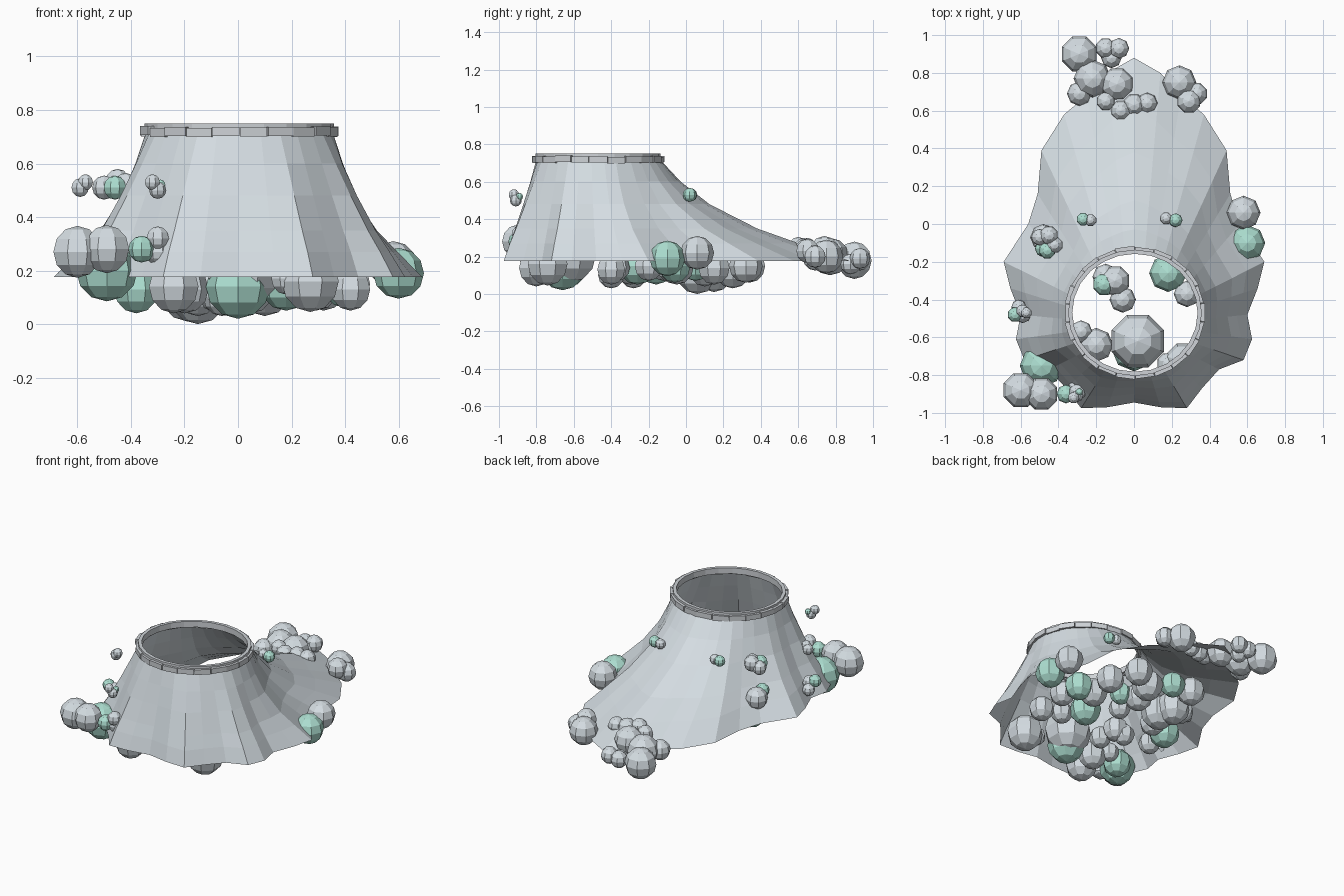
import bpy, bmesh, random
from math import pi, sin, cos, atan2
from mathutils import Matrix, Vector

random.seed(4)
CX, CY, RX, RY = 0.005, -0.47, 0.35, 0.33      # waist opening

def add_object(name, bm, color):
    me = bpy.data.meshes.new(name)
    bm.to_mesh(me)
    bm.free()
    ob = bpy.data.objects.new(name, me)
    bpy.context.collection.objects.link(ob)
    mat = bpy.data.materials.new(name + "_colour")
    mat.diffuse_color = color
    me.materials.append(mat)
    return ob

TEAL = (.42, .74, .64, 1)
PALE = (.66, .72, .76, 1)
SILVER = (.62, .65, .68, 1)

# Skirt: ruffled hem lofted up to the waist, with a long train at the back
half = [(0, .88), (.14, .80), (.25, .68), (.37, .58), (.49, .39), (.51, .16),
        (.56, 0), (.69, -.2), (.655, -.34), (.60, -.48), (.625, -.61),
        (.58, -.72), (.45, -.77), (.36, -.87), (.28, -.975), (.14, -.97), (0, -.945)]
hem = half + [(-x, y) for x, y in half[-2:0:-1]]
levels = [(.72, 0, 0), (.60, .11, .22), (.48, .26, .44), (.35, .51, .68),
          (.27, .73, .84), (.175, 1, 1)]       # height, spread at back, spread at front
n = len(hem)
bm = bmesh.new()
rows = [[] for _ in levels]
for i, (hx, hy) in enumerate(hem):
    even = 2 * pi * i / n
    true = atan2(hx - (CX if 0 < i < n and i != n // 2 else 0), hy - CY) % (2 * pi)
    a = (even + true) / 2
    wx, wy = CX + RX * sin(a), CY + RY * cos(a)
    front = min(1, max(0, (-cos(a) + .25) * 1.1))
    for row, (z, fb, ff) in zip(rows, levels):
        f = fb + (ff - fb) * front
        row.append(bm.verts.new((wx + (hx - wx) * f, wy + (hy - wy) * f, z)))
for up, low in zip(rows, rows[1:]):
    for i in range(n):
        j = (i + 1) % n
        bm.faces.new((up[i], up[j], low[j], low[i]))
bmesh.ops.recalc_face_normals(bm, faces=bm.faces)
add_object("skirt", bm, PALE)

# Waistband: smooth inner band wrapped with slightly uneven blocks
def band(bm, a0, a1, inner, outer, z0, z1, steps):
    loops = []
    for s in range(steps + 1):
        a = a0 + (a1 - a0) * s / steps
        loops.append([bm.verts.new((CX + (RX + r) * sin(a), CY + (RY + r) * cos(a), z))
                      for r, z in ((inner, z0), (outer, z0), (outer, z1), (inner, z1))])
    for p, q in zip(loops, loops[1:]):
        for k in range(4):
            m = (k + 1) % 4
            bm.faces.new((p[k], p[m], q[m], q[k]))
    if a1 - a0 < 6:                            # cap the short blocks only
        bm.faces.new(loops[0])
        bm.faces.new(loops[-1][::-1])

bm = bmesh.new()
band(bm, 0, 2 * pi, -.018, .004, .71, .75, 24)
for i in range(22):
    d = .004 * (i % 2) + random.uniform(0, .004)
    band(bm, 2 * pi * i / 22, 2 * pi * (i + .97) / 22, -.005, .018 + d, .698 + d, .732 + d, 1)
bmesh.ops.recalc_face_normals(bm, faces=bm.faces)
add_object("waistband", bm, SILVER)

# Bubbles: low-poly balls
def bubbles(name, balls, color=PALE):
    bm = bmesh.new()
    for x, y, z, r in balls:
        turn = Matrix.Rotation(random.choice((0, pi / 8)), 4, 'Z')
        bmesh.ops.create_uvsphere(bm, u_segments=8, v_segments=6, radius=r,
                                  matrix=Matrix.Translation(Vector((x, y, z))) @ turn)
    add_object(name, bm, color)

bubbles("train_bubbles", [
    (-.29, .90, .18, .10), (-.22, .77, .20, .10), (-.09, .74, .22, .09),
    (-.15, .93, .18, .055), (-.08, .93, .19, .055), (-.12, .88, .16, .055),
    (-.29, .69, .19, .065), (-.07, .60, .25, .055), (0, .63, .24, .06),
    (.07, .64, .24, .055), (-.15, .65, .25, .05),
    (.24, .75, .20, .09), (.29, .65, .23, .065), (.33, .69, .20, .06)])

bubbles("side_bubbles", [
    (.58, .06, .22, .09), (-.60, -.88, .27, .097), (-.49, -.90, .28, .09),
    (-.30, -.89, .32, .045), (-.30, -.87, .27, .05),
    (-.32, -.92, .53, .03), (-.30, -.91, .50, .032),
    (-.50, -.07, .51, .045), (-.45, -.06, .53, .05), (-.42, -.11, .52, .045),
    (-.48, -.07, .30, .07), (-.59, -.48, .28, .045), (-.61, -.44, .25, .04),
    (-.59, -.46, .51, .035), (-.57, -.47, .53, .03),
    (-.23, .02, .53, .033), (.17, .03, .53, .033)])
bubbles("teal_side_bubbles", [
    (.60, -.10, .19, .095), (-.49, -.75, .20, .115), (-.36, -.90, .28, .05),
    (-.46, -.14, .51, .045), (-.48, -.13, .33, .045), (-.63, -.48, .30, .04),
    (-.27, .025, .53, .035), (.22, .02, .53, .037), (-.29, -.89, .52, .02)], TEAL)

bubbles("under_bubbles", [
    (.02, -.62, .21, .15), (.27, -.74, .16, .115), (-.15, -.28, .10, .07),
    (-.10, -.30, .13, .08), (-.06, -.40, .10, .07), (-.20, -.64, .13, .09),
    (-.28, -.57, .15, .06), (.18, -.74, .17, .06), (.28, -.37, .14, .07),
    (.29, -.05, .14, .09), (.32, .15, .14, .09), (.23, .32, .15, .09),
    (-.19, .15, .12, .11), (-.18, .34, .15, .09), (.05, -.08, .13, .07),
    (.10, .25, .13, .10), (-.25, -.12, .15, .08), (-.15, .06, .11, .11),
    (.42, -.40, .13, .08), (.42, -.20, .15, .08), (-.42, -.35, .17, .07),
    (-.24, -.80, .14, .10), (.05, .10, .13, .09), (-.30, .10, .16, .08)])
bubbles("teal_under_bubbles", [
    (0, -.66, .14, .12), (-.38, -.62, .13, .09), (.18, -.26, .15, .10),
    (.40, -.06, .15, .09), (-.04, .33, .15, .08), (-.38, -.16, .15, .10),
    (-.16, -.32, .15, .06), (.15, .05, .14, .07)], TEAL)
